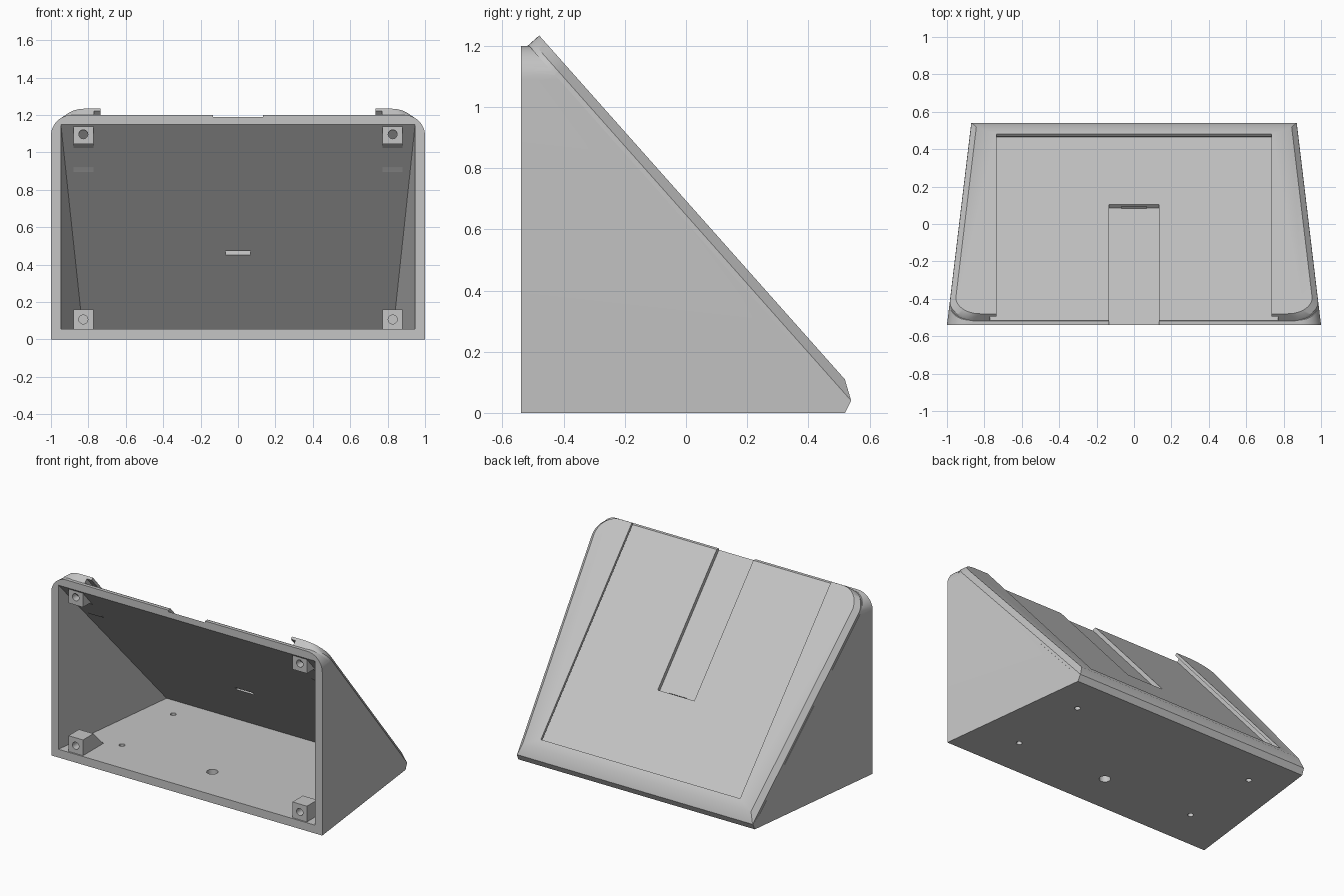
import bpy, bmesh, math
from mathutils import Vector

cube = bpy.data.objects.get("Cube")
if cube:
    bpy.data.objects.remove(cube)

grey = bpy.data.materials.new("light_grey_plastic")
grey.use_nodes = True
tone = (0.56, 0.56, 0.56, 1)
grey.diffuse_color = tone
grey.node_tree.nodes["Principled BSDF"].inputs["Base Color"].default_value = tone

TILT = math.atan2(0.747, 0.664)


def slope(s, n):
    """Side-plane point (y, z): s runs down the slope, n is height along its normal."""
    return (n * math.sin(TILT) + s * math.cos(TILT), n * math.cos(TILT) - s * math.sin(TILT))


def half_width(y):
    return 1 - 0.12 * (y + 0.54)


def loft(name, rings):
    """Closed solid through rings with equal point counts."""
    bm = bmesh.new()
    loops = [[bm.verts.new(p) for p in ring] for ring in rings]
    count = len(loops[0])
    for a, b in zip(loops, loops[1:]):
        for i in range(count):
            j = (i + 1) % count
            bm.faces.new((a[i], a[j], b[j], b[i]))
    bm.faces.new(loops[0][::-1])
    bm.faces.new(loops[-1])
    bmesh.ops.recalc_face_normals(bm, faces=bm.faces)
    mesh = bpy.data.meshes.new(name)
    bm.to_mesh(mesh)
    bm.free()
    mesh.materials.append(grey)
    obj = bpy.data.objects.new(name, mesh)
    bpy.context.collection.objects.link(obj)
    return obj


def side_prism(name, profile, left, right):
    """Extrude a (y, z) profile across x; left and right give x from y."""
    return loft(name, [[(edge(y), y, z) for y, z in profile] for edge in (left, right)])


def slope_box(name, half, s0, s1, n0, n1):
    profile = [slope(s0, n0), slope(s1, n0), slope(s1, n1), slope(s0, n1)]
    return side_prism(name, profile, lambda y: -half, lambda y: half)


def cylinder(name, radius, start, end):
    start, end = Vector(start), Vector(end)
    turn = (end - start).to_track_quat('Z', 'Y')
    circle = [turn @ Vector((radius * math.cos(a), radius * math.sin(a), 0))
              for a in (math.tau * i / 24 for i in range(24))]
    return loft(name, [[p + c for c in circle] for p in (start, end)])


def combine(target, tool, operation):
    mod = target.modifiers.new(operation.lower(), 'BOOLEAN')
    mod.operation = operation
    mod.solver = 'EXACT'
    mod.object = tool
    bpy.context.view_layer.objects.active = target
    bpy.ops.object.modifier_apply(modifier=mod.name)
    bpy.data.objects.remove(tool)


def finish(obj):
    bpy.ops.object.select_all(action='DESELECT')
    obj.select_set(True)
    bpy.context.view_layer.objects.active = obj
    bpy.ops.object.shade_smooth_by_angle(angle=math.radians(30))


def arc(cx, cy, r, steps=12):
    """Quarter circle from the +x side round to the +y side."""
    return [(cx + r * math.cos(a), cy + r * math.sin(a))
            for a in (math.pi / 2 * i / steps for i in range(steps + 1))]


# Wedge shell: side profile intersected with a tapering rounded front outline
body = side_prism("shell", [(-0.54, 0), (0.52, 0), (0.54, 0.04), slope(0.25, 0.414),
                            slope(-1.4, 0.414), (-0.54, 1.4)],
                  lambda y: -1.2, lambda y: 1.2)
right_side = [(1, -0.1)] + arc(0.89, 1.09, 0.11)
outline = right_side + [(-x, z) for x, z in reversed(right_side)]
combine(body, loft("outline", [[(x - math.copysign(1 - half_width(y), x), y, z)
                                for x, z in outline] for y in (-0.54, 0.6)]), 'INTERSECT')


# Raised frame on the slope: rounded upper corners, chamfered sides and lower edge
def frame_ring(n, inset, bottom):
    top, r = -1.241, 0.13
    edge = half_width(slope(top + r, n)[0]) - inset
    pts = [(half_width(slope(bottom, n)[0]) - inset, bottom)]
    pts += [(x, -v) for x, v in arc(edge - r, -(top + r), r)]
    pts += [(-x, s) for x, s in reversed(pts)]
    return [(x, *slope(s, n)) for x, s in pts]


frame = loft("frame", [frame_ring(0.392, 0.001, 0.322), frame_ring(0.43, 0.001, 0.329),
                       frame_ring(0.461, 0.03, 0.263)])
combine(body, frame, 'UNION')

# Hollow interior, open at the front
inner = lambda y: half_width(y) - 0.053
hollow = side_prism("hollow", [(-0.6, 0.055), (0.433, 0.055), (-0.54, 1.15), (-0.6, 1.15)],
                    lambda y: -inner(y), inner)
combine(body, hollow, 'DIFFERENCE')

# Panel recess with undercut lip, central channel and cable slot
for cutter in (slope_box("undercut", 0.77, -2, 0.235, 0.412, 0.443),
               slope_box("opening", 0.735, -2, 0.204, 0.42, 0.7),
               slope_box("channel", 0.135, -2, -0.305, 0.387, 0.43),
               slope_box("slot", 0.067, -0.312, -0.285, 0.33, 0.396)):
    combine(body, cutter, 'DIFFERENCE')

# Floor holes
for x, y, r in [(sx * 0.667, sy * 0.27, 0.018) for sx in (-1, 1) for sy in (-1, 1)] + [(0, -0.27, 0.035)]:
    combine(body, cylinder("hole", r, (x, y, -0.1), (x, y, 0.1)), 'DIFFERENCE')
finish(body)

# Screw bosses in the four corners of the opening
lower = [(-0.53, 0.05), (-0.53, 0.16), (-0.42, 0.16), (-0.31, 0.05)]
upper = [(-0.53, 1.15), (-0.53, 1.045), (-0.46, 1.045), (-0.42, 1.018),
         (-0.365, 0.96), (-0.318, 0.895), slope(-0.88, 0.37), slope(-1.2, 0.37)]
for side, sign in (("left", 1), ("right", -1)):
    for level, profile, z in (("lower", lower, 0.107), ("upper", upper, 1.097)):
        boss = side_prism(f"{level}_{side}_boss", profile,
                          lambda y: sign * 0.773, lambda y: sign * 0.88)
        combine(boss, cylinder("screw_hole", 0.024, (sign * 0.827, -0.6, z),
                               (sign * 0.827, -0.45, z)), 'DIFFERENCE')
        finish(boss)
